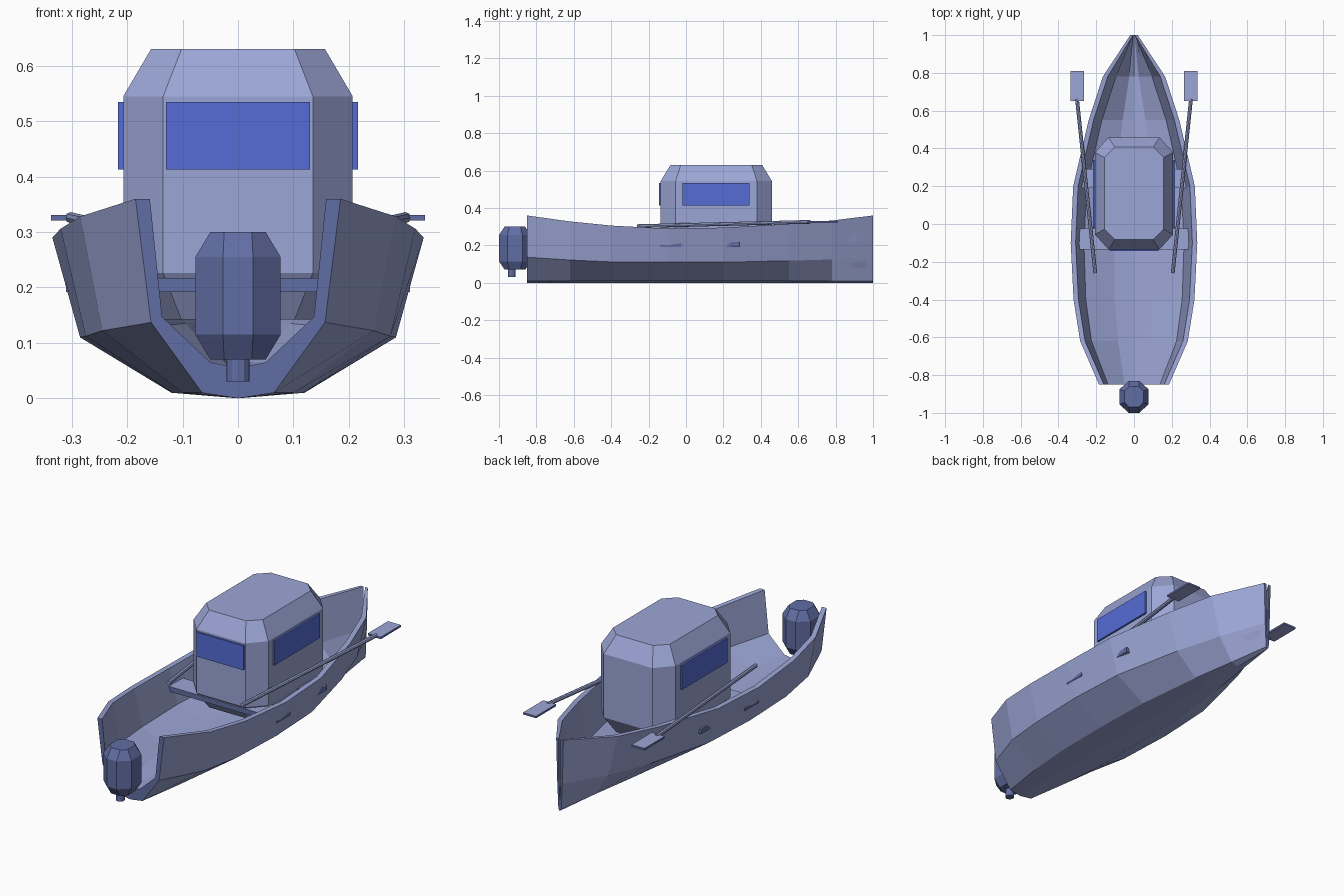
import bpy, bmesh
from mathutils import Vector

if "Cube" in bpy.data.objects:
    bpy.data.objects.remove(bpy.data.objects["Cube"], do_unlink=True)


def material(name, rgb):
    m = bpy.data.materials.new(name)
    m.use_nodes = True
    m.diffuse_color = (*rgb, 1)
    m.node_tree.nodes["Principled BSDF"].inputs["Base Color"].default_value = (*rgb, 1)
    return m


PALE = material("pale blue", (0.33, 0.38, 0.67))
SLATE = material("slate blue", (0.12, 0.155, 0.37))
GLASS = material("window blue", (0.09, 0.15, 0.66))


def finish(bm, name, *mats):
    bmesh.ops.recalc_face_normals(bm, faces=bm.faces)
    mesh = bpy.data.meshes.new(name)
    bm.to_mesh(mesh)
    bm.free()
    for m in mats:
        mesh.materials.append(m)
    obj = bpy.data.objects.new(name, mesh)
    bpy.context.collection.objects.link(obj)
    return obj


def loft(bm, rings):
    """Skin closed rings of equal length; returns the vertex rings."""
    rows = [[bm.verts.new(p) for p in ring] for ring in rings]
    n = len(rows[0])
    for a, b in zip(rows, rows[1:]):
        for i in range(n):
            j = (i + 1) % n
            bm.faces.new((a[i], a[j], b[j], b[i]))
    return rows


def octagon(cy, hx, hy, cx, cut_y, z):
    """Rectangle ring with chamfered corners."""
    quarter = [(hx, hy - cut_y), (hx - cx, hy)]
    pts = quarter + [(-x, y) for x, y in reversed(quarter)]
    pts += [(-x, -y) for x, y in pts]
    return [(x, cy + y, z) for x, y in pts]


def chamfered_block(name, mat, rings):
    bm = bmesh.new()
    rows = loft(bm, [octagon(*r) for r in rings])
    bm.faces.new(rows[0])
    bm.faces.new(rows[-1])
    return finish(bm, name, mat)


def box(name, lo, hi, *mats):
    bm = bmesh.new()
    bmesh.ops.create_cube(bm, size=1)
    for v in bm.verts:
        v.co = [l + (c + 0.5) * (h - l) for c, l, h in zip(v.co, lo, hi)]
    if len(mats) > 1:  # second colour on the upright edges
        bm.normal_update()
        for f in bm.faces:
            f.material_index = int(abs(f.normal.z) < 0.5)
    return finish(bm, name, *mats)


def rod(name, a, b, radius, mat, sides=8):
    a, b = Vector(a), Vector(b)
    bm = bmesh.new()
    bmesh.ops.create_cone(bm, cap_ends=True, segments=sides, radius1=radius,
                          radius2=radius, depth=(b - a).length)
    turn = (b - a).to_track_quat("Z", "Y")
    for v in bm.verts:
        v.co = turn @ v.co + (a + b) / 2
    return finish(bm, name, mat)


# Hull stations: y, gunwale half width and z, chine half width and z, bottom half width
STATIONS = [
    (-0.85, 0.185, 0.36, 0.157, 0.137, 0.065),
    (-0.62, 0.285, 0.328, 0.245, 0.122, 0.10),
    (-0.40, 0.32, 0.306, 0.275, 0.112, 0.118),
    (-0.10, 0.335, 0.29, 0.285, 0.11, 0.12),
    (0.20, 0.322, 0.295, 0.27, 0.11, 0.112),
    (0.55, 0.24, 0.315, 0.19, 0.118, 0.075),
    (0.78, 0.165, 0.333, 0.115, 0.125, 0.04),
    (1.00, 0.02, 0.36, 0.014, 0.14, 0.008),
]


def hull_ring(y, gw, gz, cw, cz, bw):
    def inset(w, t):
        return max(w - t, w * 0.25)
    outer = [(-gw, gz), (-cw, cz), (-bw, 0.01), (0, 0)]
    inner = [(-inset(gw, 0.026), gz), (-inset(cw, 0.02), cz + 0.01),
             (-inset(bw, 0.015), 0.065), (0, 0.055)]
    outer += [(-x, z) for x, z in outer[2::-1]]
    inner += [(-x, z) for x, z in inner[2::-1]]
    return [(x, y, z) for x, z in outer + inner[::-1]]


# Hull shell, with darker cut ends
bm = bmesh.new()
rows = loft(bm, [hull_ring(*s) for s in STATIONS])
for row in (rows[0], rows[-1]):
    for i in range(6):
        end = bm.faces.new((row[i], row[i + 1], row[12 - i], row[13 - i]))
        end.material_index = 1
finish(bm, "hull", PALE, SLATE)

# Benches
box("stern_bench", (-0.31, -0.135, 0.192), (0.31, -0.025, 0.217), PALE, SLATE)
box("bow_bench", (-0.29, 0.19, 0.192), (0.29, 0.29, 0.217), PALE, SLATE)

# Cabin
CY = 0.162
chamfered_block("cabin", PALE, [
    (CY, 0.157, 0.245, 0.055, 0.055, 0.142),
    (CY, 0.207, 0.297, 0.072, 0.08, 0.226),
    (CY, 0.207, 0.297, 0.072, 0.08, 0.545),
    (CY, 0.157, 0.245, 0.055, 0.055, 0.63),
])
box("front_window", (-0.13, -0.144, 0.413), (0.13, -0.135, 0.535), GLASS)

# Outboard motor
MY = -0.915
chamfered_block("motor", SLATE, [
    (MY, 0.05, 0.055, 0.025, 0.025, 0.07),
    (MY, 0.077, 0.085, 0.05, 0.045, 0.115),
    (MY, 0.077, 0.085, 0.05, 0.045, 0.255),
    (MY, 0.05, 0.055, 0.025, 0.025, 0.30),
])
rod("motor_shaft", (0, -0.932, 0.03), (0, -0.932, 0.09), 0.021, SLATE, 12)

# Side windows and oars
for side, s in (("left", 1), ("right", -1)):
    xs = sorted((s * 0.207, s * 0.2165))
    box(side + "_window", (xs[0], -0.02, 0.413), (xs[1], 0.34, 0.535), GLASS)
    rod(side + "_oar_shaft", (s * 0.205, -0.26, 0.303), (s * 0.302, 0.665, 0.326),
        0.01, PALE)
    xs = sorted((s * 0.265, s * 0.337))
    box(side + "_oar_blade", (xs[0], 0.65, 0.321), (xs[1], 0.81, 0.331), PALE, SLATE)
